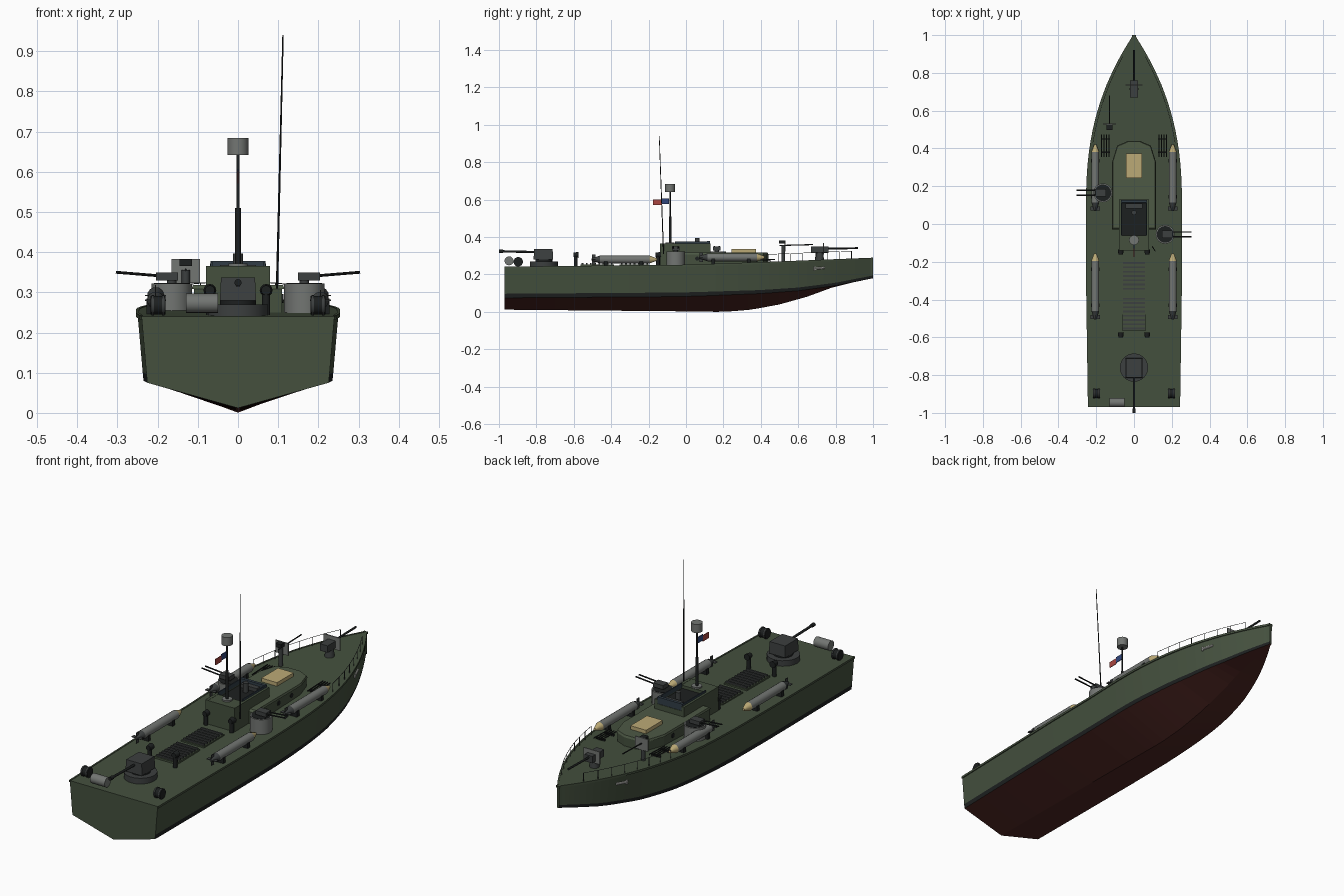
import bpy, bmesh, math
from mathutils import Vector, Matrix

if "Cube" in bpy.data.objects:
    bpy.data.objects.remove(bpy.data.objects["Cube"])


def material(name, r, g, b):
    m = bpy.data.materials.new(name)
    m.diffuse_color = (r, g, b, 1)
    m.use_nodes = True
    m.node_tree.nodes["Principled BSDF"].inputs["Base Color"].default_value = m.diffuse_color
    return m


GREEN = material("green_paint", .058, .08, .048)
ROOF = material("roof_green", .075, .10, .06)
RED = material("bottom_red", .07, .018, .015)
BLACK = material("black", .012, .014, .014)
DARK = material("gunmetal", .045, .05, .05)
GREY = material("grey_steel", .17, .18, .17)
TAN = material("tan_canvas", .5, .4, .18)
GLASS = material("windshield_tint", .03, .045, .06)
FLAG_RED = material("flag_red", .4, .06, .05)
FLAG_BLUE = material("flag_blue", .03, .06, .2)
PALE = material("pale_metal", .5, .5, .47)


def finish(name, bm, *mats):
    bmesh.ops.recalc_face_normals(bm, faces=bm.faces)
    me = bpy.data.meshes.new(name)
    bm.to_mesh(me)
    bm.free()
    for m in mats:
        me.materials.append(m)
    ob = bpy.data.objects.new(name, me)
    bpy.context.collection.objects.link(ob)
    return ob


def box(name, c, s, mat):
    bm = bmesh.new()
    bmesh.ops.create_cube(bm, size=1, matrix=Matrix.Translation(c) @ Matrix.Diagonal((*s, 1)))
    return finish(name, bm, mat)


def rod(name, a, b, r, mat, n=16, r2=None):
    a, b = Vector(a), Vector(b)
    d = b - a
    rot = d.to_track_quat('Z', 'Y').to_matrix().to_4x4()
    bm = bmesh.new()
    bmesh.ops.create_cone(bm, cap_ends=True, segments=n, radius1=r, radius2=r if r2 is None else r2,
                          depth=d.length, matrix=Matrix.Translation((a + b) / 2) @ rot)
    ob = finish(name, bm, mat)
    if n > 8:
        for p in ob.data.polygons:
            p.use_smooth = len(p.vertices) == 4
        ob.data.set_sharp_from_angle(angle=math.radians(40))
    return ob


def prism(name, outline, z0, z1, mat, scale=1.0):
    """Extrude an outline upward; the top ring can be scaled about its middle."""
    bm = bmesh.new()
    cy = sum(p[1] for p in outline) / len(outline)
    lo = [bm.verts.new((x, y, z0)) for x, y in outline]
    hi = [bm.verts.new((x * scale, cy + (y - cy) * scale, z1)) for x, y in outline]
    bm.faces.new(lo)
    bm.faces.new(hi)
    for i in range(len(lo)):
        j = (i + 1) % len(lo)
        bm.faces.new((lo[i], lo[j], hi[j], hi[i]))
    return finish(name, bm, mat)


def curve_at(pts, y):
    for (a, u), (b, v) in zip(pts, pts[1:]):
        if y <= b:
            return u + (v - u) * (y - a) / (b - a)
    return pts[-1][1]


KEEL = [(-.97, .012), (0, .003), (.2, 0), (.35, .012), (.5, .04), (.65, .082), (.78, .13), (.9, .16), (1, .18)]
CHINE = [(-.97, .075), (0, .082), (.4, .098), (.6, .113), (.8, .14), (1, .181)]
SHEER = [(-.97, .24), (0, .25), (.5, .268), (1, .288)]


def deck_z(y):
    return curve_at(SHEER, y)


def half_width(y):
    if y < .1:
        return .25 - .01 * min(1, max(0, -y - .3) / .67)
    return max(.006, .25 * (1 - ((y - .1) / .9) ** 2.4))


# hull: lofted stations, material per strake
stations = [-.97 + 1.07 * i / 8 for i in range(8)] + [.1 + .9 * math.sin(i / 24 * math.pi / 2) for i in range(25)]
bm = bmesh.new()
rings = []
for y in stations:
    w, zc, zd = half_width(y), curve_at(CHINE, y), deck_z(y)
    wc = w * (.94 - .08 * max(0, y))
    side = [(wc, zc), (wc + (w - wc) * .15, zc + .022 - .008 * max(0, y)), (w, zd)]
    sec = [(0, min(curve_at(KEEL, y), zc - .001))] + side + [(-x, z) for x, z in reversed(side)]
    rings.append([bm.verts.new((x, y, z)) for x, z in sec])
strake = [1, 2, 0, 0, 0, 2, 1]
for a, b in zip(rings, rings[1:]):
    for i in range(7):
        j = (i + 1) % 7
        bm.faces.new((a[i], a[j], b[j], b[i])).material_index = strake[i]
bm.faces.new(rings[0])
bm.faces.new(rings[-1])
finish("hull", bm, GREEN, RED, BLACK)

# rub rail along the deck edge
for s in (-1, 1):
    bm = bmesh.new()
    prev = None
    for y in stations:
        w, z = half_width(y), deck_z(y)
        ring = [bm.verts.new((s * (w + dx), y, z + dz)) for dx, dz in ((-.004, -.008), (.004, -.008), (.004, .002), (-.004, .002))]
        if prev:
            for i in range(4):
                bm.faces.new((prev[i], prev[(i + 1) % 4], ring[(i + 1) % 4], ring[i]))
        prev = ring
    finish("rub_rail", bm, GREEN)

# deckhouse, roof and hatch
house = [(-.11, -.03), (.11, -.03), (.11, .33), (.085, .415), (.03, .44), (-.03, .44), (-.085, .415), (-.11, .33)]
prism("deckhouse", house, .24, .308, GREEN)
prism("deckhouse_roof", [(x * 1.05, y) for x, y in house], .308, .318, ROOF, .97)
box("canvas_hatch", (0, .308, .325), (.086, .13, .022), TAN)
for s in (-1, 1):
    for y in (.06, .16, .26):
        rod("porthole", (s * .108, y, .285), (s * .113, y, .285), .011, BLACK)

# open bridge with flared windshield
box("bridge_base", (0, -.005, .295), (.16, .27, .10), GREEN)
box("cockpit_floor", (0, .027, .347), (.126, .175, .006), BLACK)
for s in (-1, 1):
    box("bridge_coaming", (s * .073, -.005, .355), (.014, .27, .022), GREEN)
    box("side_windshield", (s * .066, .03, .365), (.005, .18, .022), GLASS)
box("aft_coaming", (0, -.1, .355), (.14, .08, .02), GREEN)
prism("front_windshield", [(-.074, .112), (.074, .112), (.074, .128), (-.074, .128)], .342, .378, GLASS, .92)
rod("binnacle", (0, .06, .345), (0, .06, .396), .013, DARK)
box("instrument_console", (0, .095, .358), (.09, .025, .02), DARK)

# mast, radar drum, flag, whip aerial
rod("mast_lower", (0, -.085, .34), (0, -.085, .51), .007, BLACK, 12)
rod("mast_upper", (0, -.085, .51), (0, -.085, .645), .004, BLACK, 12)
rod("mast_foot", (0, -.085, .36), (0, -.085, .372), .024, GREY, 16)
rod("radar_drum", (0, -.085, .642), (0, -.085, .684), .026, GREY, 20)
box("flag_blue_part", (0, -.11, .592), (.003, .04, .03), FLAG_BLUE)
box("flag_red_part", (0, -.153, .586), (.003, .046, .03), FLAG_RED)
rod("whip_aerial", (.097, -.12, .31), (.112, -.143, .94), .003, BLACK, 8, .0018)

# side gun tubs with twin barrels
for s, y in ((-1, .165), (1, -.055)):
    x = s * .165
    tub = rod("gun_tub", (x, y, .24), (x, y, .322), .05, GREY, 24)
    rod("tub_well", (x, y, .32), (x, y, .3235), .044, BLACK, 24)
    rod("gun_post", (x, y, .32), (x, y, .336), .012, DARK)
    box("twin_gun_body", (x + s * .012, y, .339), (.055, .04, .02), DARK)
    for d in (-.013, .013):
        rod("twin_barrel", (x + s * .03, y + d, .341), (s * .304, y + d, .35), .0035, BLACK, 8)

# torpedoes on cradles
for s in (-1, 1):
    for y0 in (-.51, .065):
        x, z = s * .205, deck_z(y0 + .15) + .034
        rod("torpedo_body", (x, y0 + .05, z), (x, y0 + .315, z), .021, GREY, 16)
        rod("torpedo_nose", (x, y0 + .315, z), (x, y0 + .355, z), .021, TAN, 16, .006)
        rod("torpedo_tail", (x, y0 + .05, z), (x, y0 + .005, z), .021, DARK, 16, .006)
        box("tail_fin_flat", (x, y0 + .017, z), (.052, .02, .003), DARK)
        box("tail_fin_upright", (x, y0 + .017, z), (.003, .02, .052), DARK)
        for d in (.08, .27):
            box("torpedo_cradle", (x, y0 + d, z - .022), (.045, .018, .03), BLACK)

# engine hatches with slats
for y0, y1, n in ((-.355, -.195, 7), (-.565, -.385, 8)):
    box("engine_hatch", (0, (y0 + y1) / 2, .246), (.125, y1 - y0, .014), GREEN)
    for i in range(n):
        box("hatch_slat", (0, y0 + (i + .5) * (y1 - y0) / n, .256), (.115, .009, .009), DARK)

# cowl vents
for x in (-.07, .07):
    for y in (-.15, -.59):
        rod("vent_pipe", (x, y, .235), (x, y, .305), .01, BLACK, 12)
        rod("vent_cowl", (x, y - .012, .305), (x, y + .016, .305), .012, BLACK, 12, .016)

# stern gun
rod("stern_gun_base", (0, -.76, .235), (0, -.76, .27), .075, DARK, 24)
rod("stern_gun_ring", (0, -.76, .27), (0, -.76, .283), .045, BLACK, 20)
prism("stern_gun_turret", [(-.045, -.815), (.045, -.815), (.045, -.71), (-.045, -.71)], .28, .337, DARK, .94)
rod("stern_barrel", (0, -.81, .32), (0, -.985, .324), .006, BLACK, 12)
rod("stern_muzzle", (0, -.978, .324), (0, -1, .324), .009, BLACK, 12)

# depth charges and smoke generator
for s in (-1, 1):
    rod("depth_charge", (s * .18, -.897, .268), (s * .218, -.897, .268), .023, BLACK, 16)
    for d in (.186, .212):
        rod("charge_hoop", (s * (d - .003), -.897, .268), (s * (d + .003), -.897, .268), .0255, DARK, 16)
rod("smoke_generator", (-.13, -.946, .273), (-.05, -.946, .273), .024, GREY, 20)

# bow gun
rod("bow_gun_pedestal", (0, .715, .27), (0, .715, .32), .024, DARK, 16, .018)
box("bow_gun_body", (0, .715, .332), (.042, .092, .034), DARK)
box("bow_gun_shield", (0, .735, .337), (.09, .005, .062), GREY)
rod("bow_barrel", (0, .75, .338), (0, .92, .341), .005, BLACK, 10)

# small shielded gun on the port side of the foredeck
rod("small_gun_post", (-.13, .52, .26), (-.13, .52, .355), .01, DARK, 12)
rod("small_barrel", (-.13, .5, .355), (-.13, .68, .36), .003, BLACK, 8)
box("small_gun_shield", (-.13, .53, .353), (.07, .005, .06), GREY)
box("small_gun_sight", (-.13, .513, .374), (.03, .03, .018), BLACK)

# side racks, railings and anchors
for s in (-1, 1):
    for i in range(4):
        x = s * (.132 + i * .013)
        rod("rack_bar", (x, .355, .276), (x, .475, .28), .003, BLACK, 6)
    for y in (.38, .45):
        box("rack_support", (s * .152, y, .269), (.048, .006, .012), BLACK)
    posts = [Vector((s * (half_width(y) - .01), y, deck_z(y))) for y in [.43 + i * .065 for i in range(8)]]
    up = Vector((0, 0, .042))
    for p in posts:
        rod("rail_post", p, p + up, .0015, DARK, 6)
    for p, q in zip(posts, posts[1:]):
        rod("rail_wire", p + up, q + up, .0012, DARK, 6)
    bow_side = lambda y: half_width(y) * .965 + .003
    rod("anchor_shank", (s * bow_side(.685), .685, .231), (s * bow_side(.74), .74, .236), .006, PALE, 8)
    rod("anchor_fluke", (s * bow_side(.688), .688, .222), (s * bow_side(.688), .688, .242), .005, PALE, 8)
